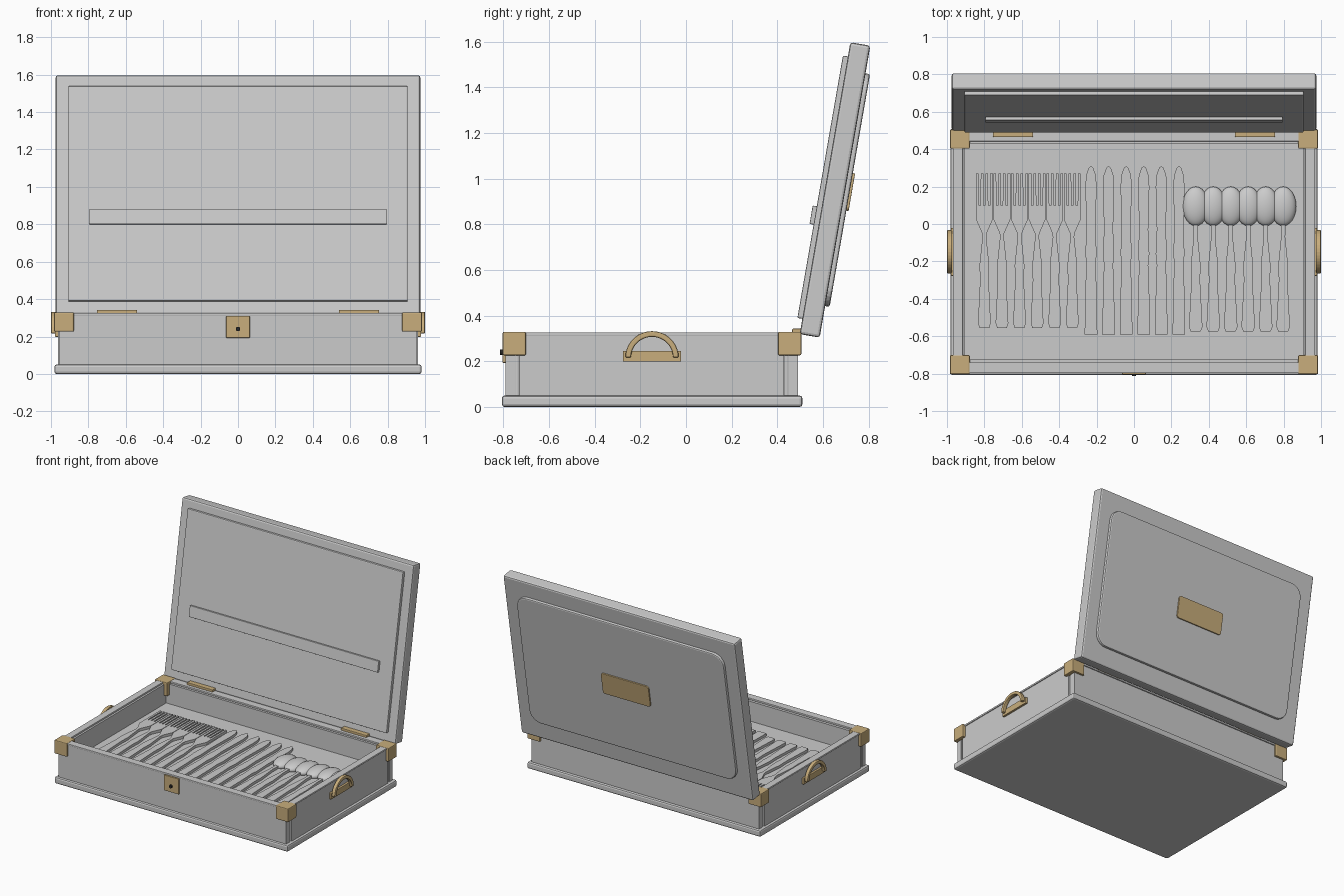
import bpy, bmesh, math
from mathutils import Matrix

if "Cube" in bpy.data.objects:
    bpy.data.objects.remove(bpy.data.objects["Cube"])

brass = bpy.data.materials.new("brass")
brass.diffuse_color = (0.58, 0.42, 0.2, 1)
brass.use_nodes = True
brass.node_tree.nodes["Principled BSDF"].inputs["Base Color"].default_value = brass.diffuse_color
black = bpy.data.materials.new("black")
black.diffuse_color = (0.02, 0.02, 0.02, 1)
black.use_nodes = True
black.node_tree.nodes["Principled BSDF"].inputs["Base Color"].default_value = black.diffuse_color


def finish(name, bm, bevel=0, mat=None, matrix=None, smooth=False):
    bmesh.ops.recalc_face_normals(bm, faces=bm.faces)
    if smooth:
        for f in bm.faces:
            f.smooth = True
    me = bpy.data.meshes.new(name)
    bm.to_mesh(me)
    bm.free()
    ob = bpy.data.objects.new(name, me)
    bpy.context.collection.objects.link(ob)
    if mat:
        me.materials.append(mat)
    if matrix:
        ob.matrix_world = matrix
    if bevel:
        m = ob.modifiers.new("bevel", 'BEVEL')
        m.width, m.segments, m.limit_method = bevel, 2, 'ANGLE'
        m.angle_limit = math.radians(50)
    return ob


def box(name, x, y, z, bevel=0, mat=None, matrix=None):
    bm = bmesh.new()
    bmesh.ops.create_cube(bm, size=1)
    for v in bm.verts:
        for i, (a, b) in enumerate((x, y, z)):
            v.co[i] = a if v.co[i] < 0 else b
    return finish(name, bm, bevel, mat, matrix)


def prism(name, pts, z0, z1, bevel=0, mat=None, matrix=None):
    bm = bmesh.new()
    face = bm.faces.new([bm.verts.new((px, py, z0)) for px, py in pts])
    top = bmesh.ops.extrude_face_region(bm, geom=[face])
    for g in top['geom']:
        if isinstance(g, bmesh.types.BMVert):
            g.co.z = z1
    return finish(name, bm, bevel, mat, matrix)


def cylinder(name, r, depth, matrix, mat=None):
    bm = bmesh.new()
    bmesh.ops.create_cone(bm, cap_ends=True, segments=20, radius1=r, radius2=r, depth=depth)
    return finish(name, bm, 0, mat, matrix)


def mirrored(half):
    return half + [(-x, y) for x, y in reversed(half) if x > 0]


def rounded(hx, y0, y1, r):
    pts = []
    for cx, cy, start in ((hx - r, y1 - r, 0), (-hx + r, y1 - r, 90),
                          (-hx + r, y0 + r, 180), (hx - r, y0 + r, 270)):
        for k in range(7):
            a = math.radians(start + 15 * k)
            pts.append((cx + r * math.cos(a), cy + r * math.sin(a)))
    return pts


# Base plinth and cutlery tray
box("plinth", (-0.982, 0.982), (-0.807, 0.51), (0, 0.05), 0.012)
box("tray_floor", (-0.93, 0.93), (-0.75, 0.46), (0.04, 0.16))

# Front and back boards, rims and liners
for n, y, rim, liner in (("front", (-0.79, -0.75), (-0.797, -0.74), (-0.755, -0.725)),
                         ("back", (0.45, 0.49), (0.442, 0.498), (0.43, 0.455))):
    box(n + "_wall", (-0.958, 0.958), y, (0.04, 0.315))
    box(n + "_rim", (-0.968, 0.968), rim, (0.312, 0.326), 0.003)
    box(n + "_liner", (-0.92, 0.92), liner, (0.15, 0.31))

# Side boards, corner beads, brass corners, handles and hinges
for n, s in (("left", -1), ("right", 1)):
    def sx(a, b):
        return tuple(sorted((s * a, s * b)))
    box(n + "_wall", sx(0.92, 0.962), (-0.73, 0.43), (0.04, 0.315))
    box(n + "_rim", sx(0.915, 0.968), (-0.797, 0.498), (0.312, 0.326), 0.003)
    box(n + "_liner", sx(0.905, 0.925), (-0.735, 0.44), (0.15, 0.31))
    for e, y, b in (("front", -0.803, -0.74), ("back", 0.403, 0.44)):
        cylinder(f"{n}_{e}_bead", 0.016, 0.27, Matrix.Translation((s * 0.938, b, 0.18)))
        box(f"{n}_{e}_corner", sx(0.878, 0.984), (y, y + 0.102), (0.226, 0.329), 0.006, brass)

    box(n + "_handle_plate", sx(0.955, 0.978), (-0.277, -0.021), (0.198, 0.246), 0.003, brass)
    arc = [math.radians(9 * k) for k in range(21)]
    outer = [(-0.149 + 0.117 * math.cos(a), 0.216 + 0.116 * math.sin(a)) for a in arc]
    inner = [(-0.149 + 0.092 * math.cos(a), 0.216 + 0.091 * math.sin(a)) for a in reversed(arc)]
    yz_plane = Matrix(((0, 0, 1, 0), (1, 0, 0, 0), (0, 1, 0, 0), (0, 0, 0, 1)))
    prism(n + "_handle", outer + inner, *sx(0.972, 1.0), 0.006, brass, yz_plane)
    box(n + "_hinge", sx(0.54, 0.755), (0.465, 0.515), (0.322, 0.343), 0.004, brass)

# Lock plate and keyhole
box("lock_plate", (-0.063, 0.063), (-0.804, -0.785), (0.193, 0.31), 0.003, brass)
cylinder("keyhole", 0.012, 0.02, Matrix.Translation((0, -0.804, 0.24)) @ Matrix.Rotation(math.pi / 2, 4, 'X'), black)

# Open lid, built upright and leaned back about its lower inner edge
lid = Matrix.Translation((0, 0.498, 0.319)) @ Matrix.Rotation(math.radians(-9.85), 4, 'X')
flat = lid @ Matrix.Rotation(math.pi / 2, 4, 'X')
box("lid", (-0.975, 0.975), (0, 0.089), (0, 1.298), 0.012, None, lid)
box("lid_inner_panel", (-0.907, 0.907), (-0.022, 0.01), (0.068, 1.235), 0.006, None, lid)
box("lid_inner_ledge", (-0.795, 0.795), (-0.04, -0.01), (0.483, 0.565), 0.004, None, lid)
prism("lid_outer_panel", rounded(0.87, 0.14, 1.175, 0.09), -0.109, -0.08, 0.009, None, flat)
prism("lid_plate", rounded(0.2, 0.568, 0.735, 0.018), -0.119, -0.1, 0.002, brass, flat)

# Cutlery outlines (right halves, bottom to top)
fork = mirrored([(0.026, -0.555), (0.034, -0.53), (0.023, -0.3), (0.026, -0.22), (0.01, -0.07),
                 (0.012, -0.05), (0.045, 0.025), (0.045, 0.27), (0.031, 0.27), (0.029, 0.1),
                 (0.021, 0.1), (0.019, 0.27), (0.006, 0.27), (0.004, 0.1)])
knife = mirrored([(0.034, -0.59), (0.028, -0.3), (0.024, -0.22), (0.03, -0.16), (0.024, -0.03),
                  (0.03, 0.2), (0.026, 0.26), (0.012, 0.3), (0, 0.31)])
handle = mirrored([(0.026, -0.575), (0.036, -0.55), (0.023, -0.3), (0.026, -0.22), (0.011, -0.07),
                   (0.013, 0.02)])
for i in range(6):
    prism(f"fork_{i}", fork, 0.155, 0.18, 0, None, Matrix.Translation((-0.8 + 0.094 * i, 0, 0)))
    prism(f"knife_{i}", knife, 0.155, 0.18, 0, None, Matrix.Translation((-0.23 + 0.094 * i, 0, 0)))
    x = 0.33 + 0.0935 * i
    prism(f"spoon_handle_{i}", handle, 0.155, 0.18, 0, None, Matrix.Translation((x, 0, 0)))
    bm = bmesh.new()
    bmesh.ops.create_uvsphere(bm, u_segments=24, v_segments=12, radius=1)
    finish(f"spoon_bowl_{i}", bm, 0, None, Matrix.Translation((x, 0.095, 0.17))
           @ Matrix.Diagonal((0.07, 0.105, 0.04, 1)), True)
